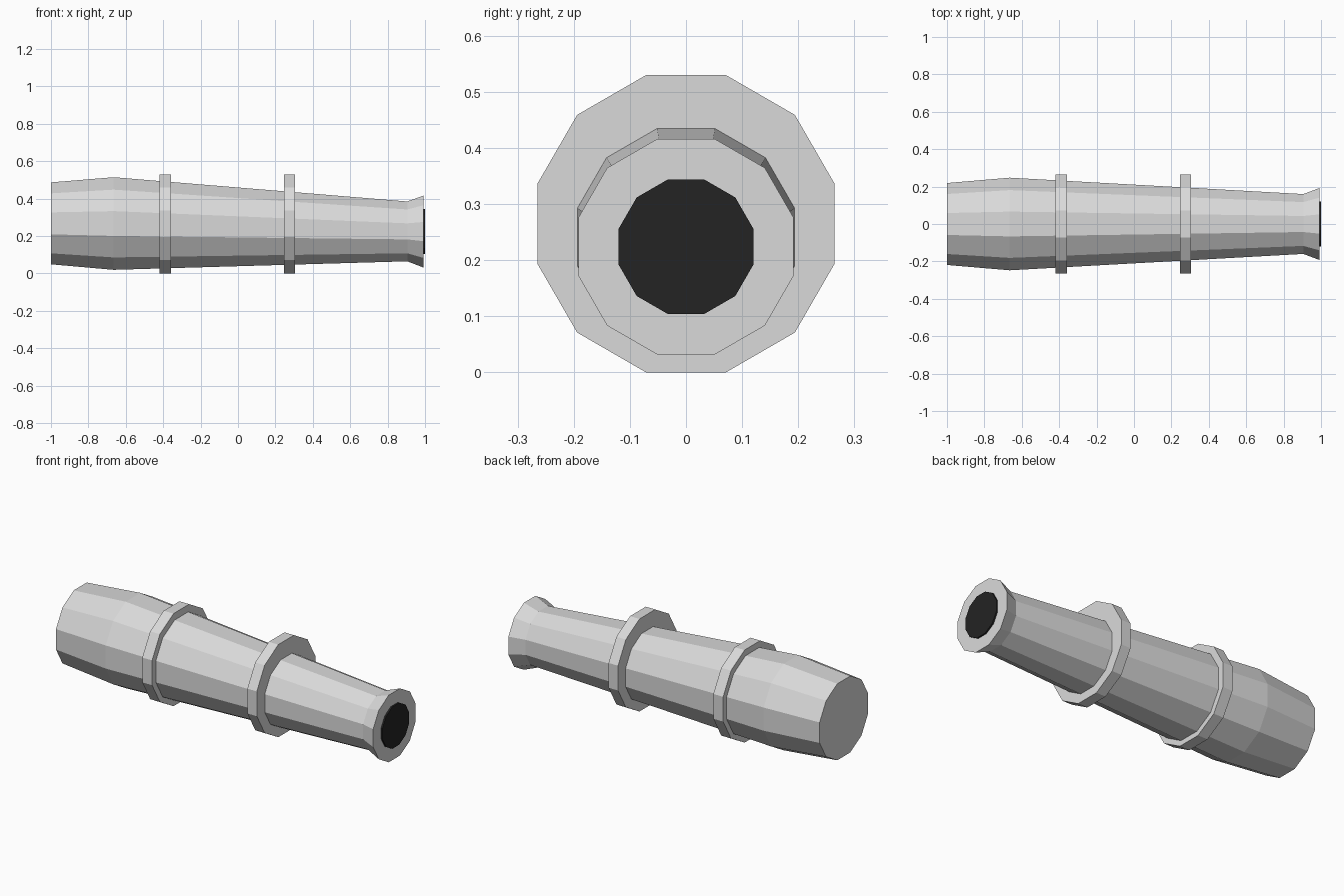
import bpy, bmesh, math

if "Cube" in bpy.data.objects:
    bpy.data.objects.remove(bpy.data.objects["Cube"])

SIDES = 12


def material(name, value):
    m = bpy.data.materials.new(name)
    m.diffuse_color = (value, value, value, 1.0)
    m.use_nodes = True
    m.node_tree.nodes["Principled BSDF"].inputs["Base Color"].default_value = m.diffuse_color
    return m


def lathe(name, stations, mat):
    """Closed 12-sided solid along x; stations are (x, centre z, half height)."""
    bm = bmesh.new()
    rings = []
    for x, cz, apothem in stations:
        r = apothem / math.cos(math.pi / SIDES)
        angles = [2 * math.pi * (i + 0.5) / SIDES for i in range(SIDES)]
        rings.append([bm.verts.new((x, r * math.cos(a), cz + r * math.sin(a))) for a in angles])
    for a, b in zip(rings, rings[1:]):
        for i in range(SIDES):
            j = (i + 1) % SIDES
            bm.faces.new((a[i], a[j], b[j], b[i]))
    bm.faces.new(rings[0])
    bm.faces.new(rings[-1])
    bmesh.ops.recalc_face_normals(bm, faces=bm.faces[:])
    mesh = bpy.data.meshes.new(name)
    bm.to_mesh(mesh)
    bm.free()
    mesh.materials.append(mat)
    obj = bpy.data.objects.new(name, mesh)
    bpy.context.collection.objects.link(obj)
    return obj


grey = material("light grey metal", 0.7)
black = material("bore black", 0.017)

# Tapered barrel with flared muzzle
lathe("barrel", [(-1.0, 0.268, 0.219), (-0.665, 0.267, 0.2475),
                 (0.905, 0.225, 0.16), (0.991, 0.224, 0.192)], grey)

# Two reinforcing bands
for name, x0, x1 in (("rear_band", -0.421, -0.359), ("front_band", 0.245, 0.305)):
    lathe(name, [(x0, 0.265, 0.265), (x1, 0.265, 0.265)], grey)

# Dark bore plate on the muzzle
lathe("bore", [(0.9905, 0.224, 0.12), (1.0, 0.224, 0.12)], black)
